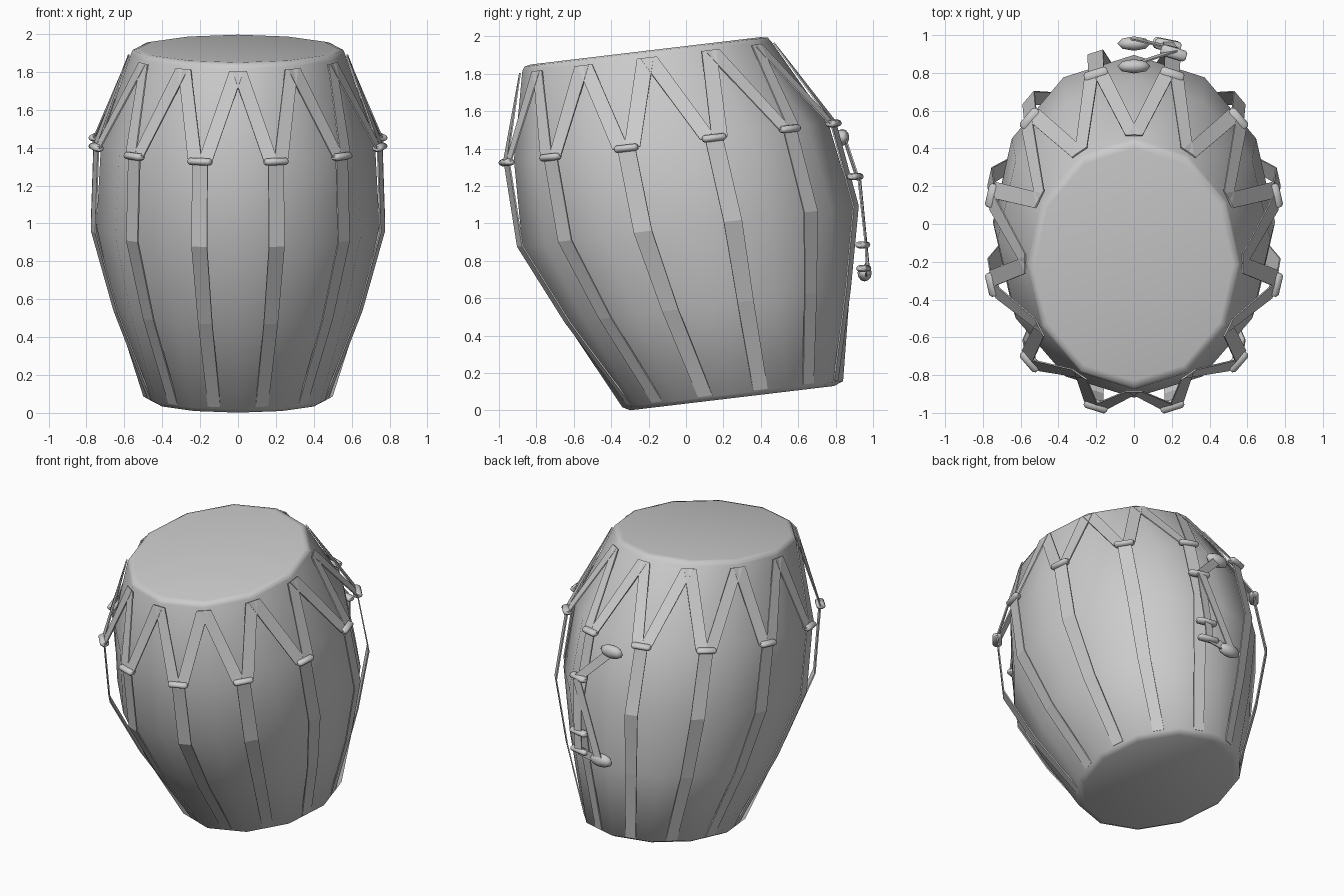
import bpy, bmesh
from math import sin, cos, radians
from mathutils import Vector, Matrix

if "Cube" in bpy.data.objects:
    bpy.data.objects.remove(bpy.data.objects["Cube"])

SLOPE = 0.119  # the whole drum leans: every ring is tilted about x


def ring_pt(ring, deg, s=1.0):
    cy, cz, rx, ry = ring
    a = radians(deg)
    return Vector((rx * s * sin(a), cy - ry * s * cos(a), cz - SLOPE * ry * s * cos(a)))


def make(name, verts, faces, smooth=None):
    me = bpy.data.meshes.new(name)
    me.from_pydata([tuple(v) for v in verts], [], faces)
    bm = bmesh.new()
    bm.from_mesh(me)
    bmesh.ops.recalc_face_normals(bm, faces=bm.faces)
    bm.to_mesh(me)
    bm.free()
    ob = bpy.data.objects.new(name, me)
    bpy.context.collection.objects.link(ob)
    if smooth:
        bpy.ops.object.select_all(action='DESELECT')
        ob.select_set(True)
        bpy.context.view_layer.objects.active = ob
        bpy.ops.object.shade_smooth_by_angle(angle=radians(smooth))
    return ob


def strap(name, pairs):
    """Thin band through pairs of left/right edge points."""
    verts = [p for pair in pairs for p in pair]
    faces = [(2*i, 2*i+1, 2*i+3, 2*i+2) for i in range(len(pairs) - 1)]
    ob = make(name, verts, faces)
    m = ob.modifiers.new("thickness", 'SOLIDIFY')
    m.thickness = 0.008
    m.offset = 0
    return ob


def frame(loc, x, out):
    x = x.normalized()
    z = x.cross(out).normalized()
    y = z.cross(x)
    M = Matrix((x, y, z)).transposed().to_4x4()
    M.translation = loc
    return M


def clasp(name, loc, x, out, half=0.064):
    """Rounded bar gripping the straps."""
    M = frame(loc, x, out)
    verts, faces, n = [], [], 10
    for px, s in ((-half, .6), (-half + .012, 1), (half - .012, 1), (half, .6)):
        for i in range(n):
            a = radians(360 * i / n)
            verts.append(M @ Vector((px, .03 * s * cos(a), .02 * s * sin(a))))
    for r in range(3):
        for i in range(n):
            j = (i + 1) % n
            faces.append((r*n+i, r*n+j, r*n+n+j, r*n+n+i))
    faces += [tuple(range(n)), tuple(range(3*n, 4*n))]
    return make(name, verts, faces, 50)


# Shell: twelve-sided barrel, rings as (centre y, centre z, x radius, y radius)
rings = [(.247, .066, .462, .545), (.25, .087, .5, .59), (.117, .56, .652, .76),
         (.01, .985, .747, .885), (-.08, 1.44, .722, .84),
         (-.21, 1.895, .565, .665), (-.213, 1.916, .555, .65), (-.215, 1.923, .525, .615)]
N = 12
verts = [ring_pt(r, 360 * i / N) for r in rings for i in range(N)]
faces = [(r*N+i, r*N+(i+1) % N, (r+1)*N+(i+1) % N, (r+1)*N+i)
         for r in range(len(rings) - 1) for i in range(N)]
faces += [tuple(range(N)), tuple(range((len(rings)-1)*N, len(rings)*N))]
make("drum_body", verts, faces, 60)

# Lacing: a V of straps, a clasp and a long lower strap for each side
clasp_ring = (-.085, 1.43, .775, .905)
rim_ring = (-.209, 1.885, .578, .68)
low = [(clasp_ring, 3.1), ((.01, .985, .79, .93), 3.1),
       ((.117, .56, .668, .777), 3.3), ((.25, .095, .5*.968, .59*.968), 4)]
for k in range(N):
    a = 15 + 30 * k
    for s in (-1, 1):
        strap("lacing_strap", [
            (ring_pt(rim_ring, a + s * 18), ring_pt(rim_ring, a + s * 10.5)),
            (ring_pt(clasp_ring, a + s * 4.8), ring_pt(clasp_ring, a - s * 0.8))])
    strap("lower_strap", [(ring_pt(r, a - w), ring_pt(r, a + w)) for r, w in low])
    c = ring_pt(clasp_ring, a)
    tangent = ring_pt(clasp_ring, a + 2) - ring_pt(clasp_ring, a - 2)
    out = Vector((sin(radians(a)), -cos(radians(a)), 0))
    clasp("lacing_clasp", c, tangent, out)

# Rear carrying handle: two knobs joined by straps through three clasps
knob_a, knob_b = Vector((0, .835, 1.46)), Vector((0, .955, .735))
grips = [Vector((.21, .905, 1.25)), Vector((.18, .945, .885)), Vector((.17, .95, .76))]
for g, tilt in zip(grips, (-.3, -.2, -.2)):
    clasp("handle_clasp", g, Vector((1, tilt, 0)), Vector((0, 1, 0)), .07)


def band(p, q, w, lift):
    p, q = p + Vector((0, lift, 0)), q + Vector((0, lift, 0))
    side = (q - p).cross(Vector((0, 1, 0))).normalized() * w
    strap("handle_strap", [(p - side, p + side), (q - side, q + side)])


band(knob_a, grips[0], .028, .01)
band(grips[0], grips[1], .028, .015)
band(grips[1], grips[2], .028, .015)
band(grips[0], knob_b, .028, .025)
band(grips[2], knob_b, .028, .01)

for c in (knob_a, knob_b):
    bm = bmesh.new()
    bmesh.ops.create_uvsphere(bm, u_segments=8, v_segments=6, radius=1,
                              matrix=Matrix.Translation(c) @ Matrix.Diagonal((.088, .038, .045, 1)))
    me = bpy.data.meshes.new("handle_knob")
    bm.to_mesh(me)
    bm.free()
    me.shade_smooth()
    ob = bpy.data.objects.new("handle_knob", me)
    bpy.context.collection.objects.link(ob)
